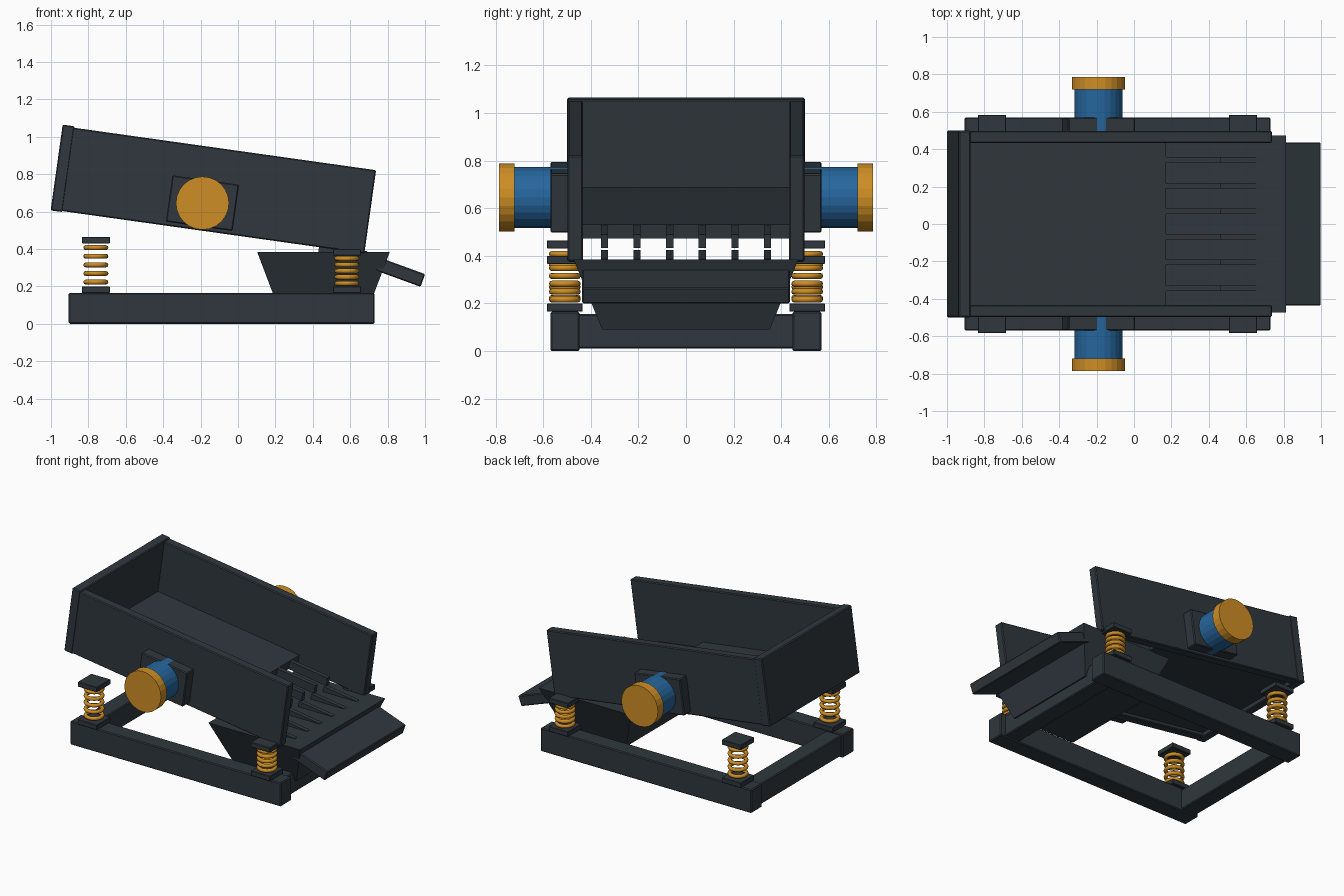
import bpy, bmesh, math
from mathutils import Matrix, Vector

cube = bpy.data.objects.get("Cube")
if cube:
    bpy.data.objects.remove(cube, do_unlink=True)


def material(name, rgb):
    m = bpy.data.materials.new(name)
    m.use_nodes = True
    color = (*rgb, 1)
    m.diffuse_color = color
    bsdf = next(n for n in m.node_tree.nodes if n.type == 'BSDF_PRINCIPLED')
    bsdf.inputs["Base Color"].default_value = color
    return m


SLATE = material("dark slate paint", (0.029, 0.039, 0.047))
AMBER = material("amber paint", (0.62, 0.27, 0.018))
BLUE = material("blue paint", (0.019, 0.133, 0.34))


def finish(bm, name, mat, matrix=None):
    if matrix:
        bm.transform(matrix)
    bmesh.ops.recalc_face_normals(bm, faces=bm.faces)
    mesh = bpy.data.meshes.new(name)
    bm.to_mesh(mesh)
    bm.free()
    mesh.materials.append(mat)
    ob = bpy.data.objects.new(name, mesh)
    bpy.context.collection.objects.link(ob)
    return ob


def box(name, lo, hi, frame=None, bevel=0.006):
    """Box between two corners, optionally placed in a tilted frame."""
    lo, hi = Vector(lo), Vector(hi)
    bm = bmesh.new()
    bmesh.ops.create_cube(bm, size=1)
    bm.transform(Matrix.Translation((lo + hi) / 2) @ Matrix.Diagonal((*(hi - lo), 1)))
    ob = finish(bm, name, SLATE, frame)
    if bevel:
        mod = ob.modifiers.new("soft edge", 'BEVEL')
        mod.width, mod.segments = bevel, 1
    return ob


def cylinder_y(name, radius, y0, y1, x, z, mat):
    bm = bmesh.new()
    bmesh.ops.create_cone(bm, cap_ends=True, segments=24, radius1=radius,
                          radius2=radius, depth=abs(y1 - y0))
    place = Matrix.Translation((x, (y0 + y1) / 2, z)) @ Matrix.Rotation(math.pi / 2, 4, 'X')
    return finish(bm, name, mat, place)


def ring(name, x, y, z, major=0.054, minor=0.013, sides=20, around=8):
    bm = bmesh.new()
    loops = []
    for i in range(sides):
        a = math.tau * i / sides
        loop = []
        for j in range(around):
            b = math.tau * j / around
            r = major + minor * math.cos(b)
            loop.append(bm.verts.new((x + r * math.cos(a), y + r * math.sin(a),
                                      z + minor * math.sin(b))))
        loops.append(loop)
    for i in range(sides):
        p, q = loops[i], loops[(i + 1) % sides]
        for j in range(around):
            k = (j + 1) % around
            bm.faces.new((p[j], q[j], q[k], p[k]))
    ob = finish(bm, name, AMBER)
    for f in ob.data.polygons:
        f.use_smooth = True


def tilted(x, z, degrees):
    return Matrix.Translation((x, 0, z)) @ Matrix.Rotation(math.radians(degrees), 4, 'Y')


SIDES = ((1, "left"), (-1, "right"))

# Base frame: two long rails and two cross beams
for s, side in SIDES:
    box(f"{side}_base_rail", (-0.905, s * 0.508 - 0.061, 0), (0.73, s * 0.508 + 0.061, 0.165))
for name, x in (("rear_cross_beam", -0.83), ("front_cross_beam", 0.63)):
    box(name, (x - 0.06, -0.46, 0.01), (x + 0.06, 0.46, 0.155))

# Tilted trough: side walls, back wall and feed floor
TRAY = tilted(-0.13, 0.716, 8)
for s, side in SIDES:
    box(f"{side}_tray_wall", (-0.845, s * 0.465 - 0.032, -0.225),
        (0.845, s * 0.465 + 0.032, 0.225), TRAY)
box("tray_back_wall", (-0.848, -0.499, -0.23), (-0.783, 0.499, 0.233), TRAY)
box("feed_floor", (-0.80, -0.44, -0.20), (0.325, 0.44, -0.14), TRAY, 0)

# Stepped sorting bars
for i in range(6):
    y = (i - 2.5) * 0.137
    box(f"upper_bar_{i + 1}", (0.30, y - 0.015, -0.20), (0.62, y + 0.015, -0.142), TRAY, 0)
    box(f"lower_bar_{i + 1}", (0.60, y - 0.015, -0.27), (0.86, y + 0.015, -0.211), TRAY, 0)

# Discharge hopper: block tapering downwards
bm = bmesh.new()
bmesh.ops.create_cube(bm, size=2)
for v in bm.verts:
    top = v.co.z > 0
    v.co = (0.457 + v.co.x * (0.355 if top else 0.243),
            v.co.y * (0.472 if top else 0.352), 0.385 if top else 0.09)
finish(bm, "discharge_hopper", SLATE)

# Sloping discharge lip
box("discharge_lip", (-0.13, -0.436, -0.036), (0.13, 0.436, 0.036), tilted(0.866, 0.276, 20))

# Vibration motors on tilted mounting pads
MX, MZ = -0.19, 0.645
PAD = tilted(MX, MZ, 8)
for s, side in SIDES:
    box(f"{side}_motor_pad", (-0.18, s * 0.53 - 0.04, -0.125), (0.18, s * 0.53 + 0.04, 0.125), PAD)
    cylinder_y(f"{side}_motor_body", 0.128, s * 0.49, s * 0.73, MX, MZ, BLUE)
    cylinder_y(f"{side}_motor_cap", 0.142, s * 0.72, s * 0.785, MX, MZ, AMBER)

# Spring mounts with seat plates and stacked coils
for end, x, top in (("rear", -0.76, 0.43), ("front", 0.582, 0.365)):
    for s, side in SIDES:
        y = s * 0.509
        name = f"{end}_{side}_spring"
        for part, z in (("seat", 0.165), ("cap", top)):
            box(f"{name}_{part}", (x - 0.075, y - 0.075, z), (x + 0.075, y + 0.075, z + 0.035),
                bevel=0.003)
        for i in range(5):
            ring(f"{name}_coil_{i + 1}", x, y, 0.2 + (top - 0.2) * (i + 0.5) / 5)
